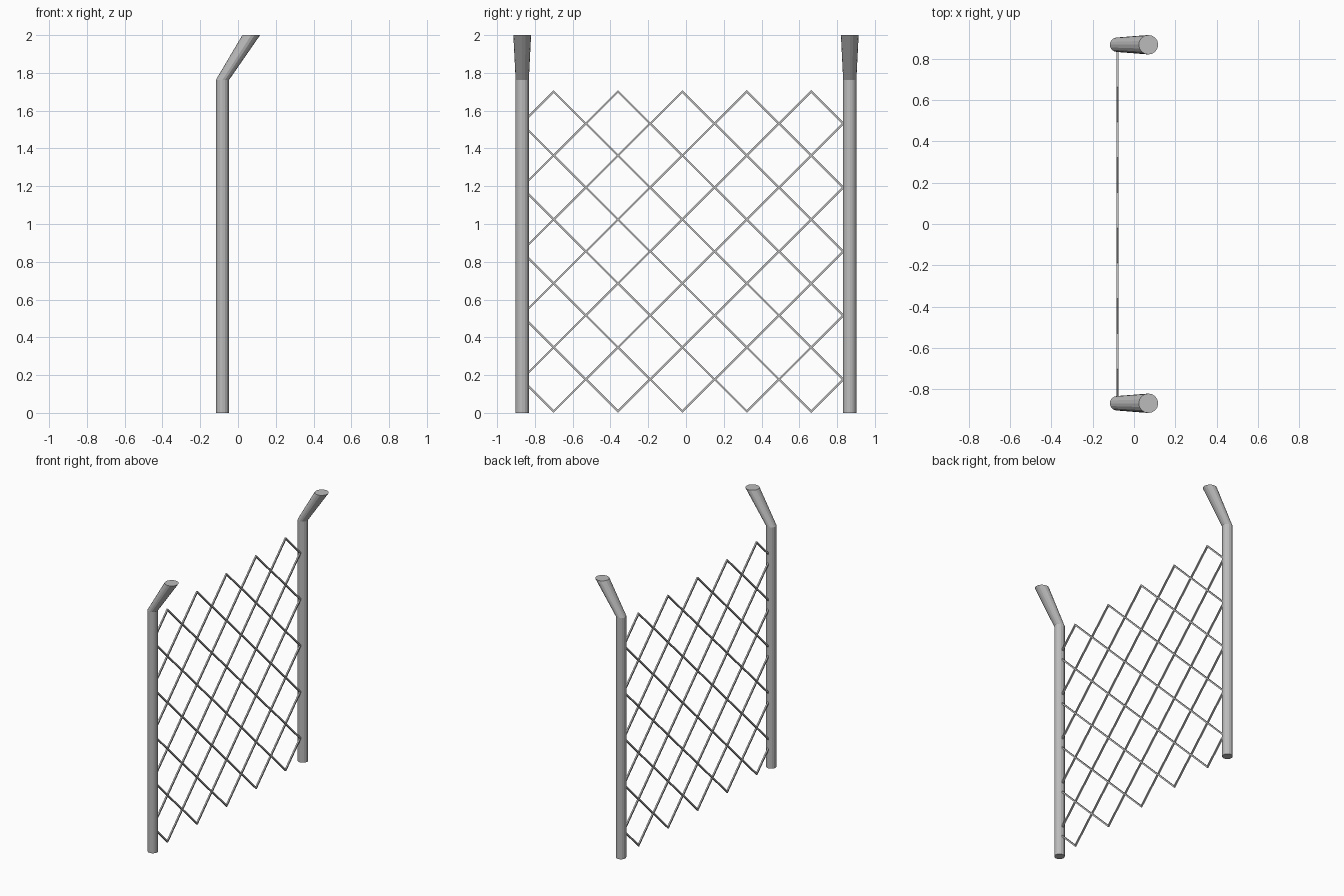
import bpy
import bmesh
import math
from mathutils import Vector

cube = bpy.data.objects.get("Cube")
if cube:
    bpy.data.objects.remove(cube, do_unlink=True)

steel = bpy.data.materials.new("galvanised_grey")
steel.use_nodes = True
grey = (0.5, 0.5, 0.5, 1)
steel.diffuse_color = grey
steel.node_tree.nodes["Principled BSDF"].inputs["Base Color"].default_value = grey

SIDES = 16
POST_X, POST_Y = -0.082, 0.867
PITCH_Y, PITCH_Z = 0.341, 0.3386
WIRE_X, HALF, WIRE_R = -0.08, 0.1695, 0.0053


def finish(bm, name):
    bmesh.ops.recalc_face_normals(bm, faces=bm.faces[:])
    mesh = bpy.data.meshes.new(name)
    bm.to_mesh(mesh)
    bm.free()
    mesh.materials.append(steel)
    obj = bpy.data.objects.new(name, mesh)
    bpy.context.collection.objects.link(obj)
    return obj


def bridge(bm, a, b):
    for i in range(len(a)):
        j = (i + 1) % len(a)
        bm.faces.new((a[i], a[j], b[j], b[i]))


def post(name, y):
    """Round post with a flared arm leaning to one side at the top."""
    bm = bmesh.new()
    rings = []
    for x, z, r in ((POST_X, 0, 0.035), (POST_X, 1.763, 0.035), (0.07, 2, 0.047)):
        rings.append([bm.verts.new((x + r * math.cos(a), y + r * math.sin(a), z))
                      for a in (math.tau * k / SIDES for k in range(SIDES))])
    for low, high in zip(rings, rings[1:]):
        bridge(bm, low, high)
    bm.faces.new(rings[0])
    bm.faces.new(rings[-1])
    finish(bm, name)


def add_diamond(bm, cy, cz):
    """Closed diamond of square wire, mitred at its four corners."""
    rings = []
    for corner in range(4):
        a = math.pi / 2 * corner
        out = Vector((0, math.cos(a), math.sin(a)))
        ring = []
        for sx, so in ((1, 1), (1, -1), (-1, -1), (-1, 1)):
            reach = HALF + so * WIRE_R * math.sqrt(2)
            ring.append(bm.verts.new(Vector((WIRE_X + sx * WIRE_R, cy, cz)) + out * reach))
        rings.append(ring)
    for i in range(4):
        bridge(bm, rings[i], rings[(i + 1) % 4])


# Posts
post("front_post", -POST_Y)
post("back_post", POST_Y)

# Wire mesh: diamonds meeting along their edges
bm = bmesh.new()
for row in range(5):
    for col in range(5):
        add_diamond(bm, -0.701 + PITCH_Y * col, 0.1775 + PITCH_Z * row)
finish(bm, "wire_mesh")
